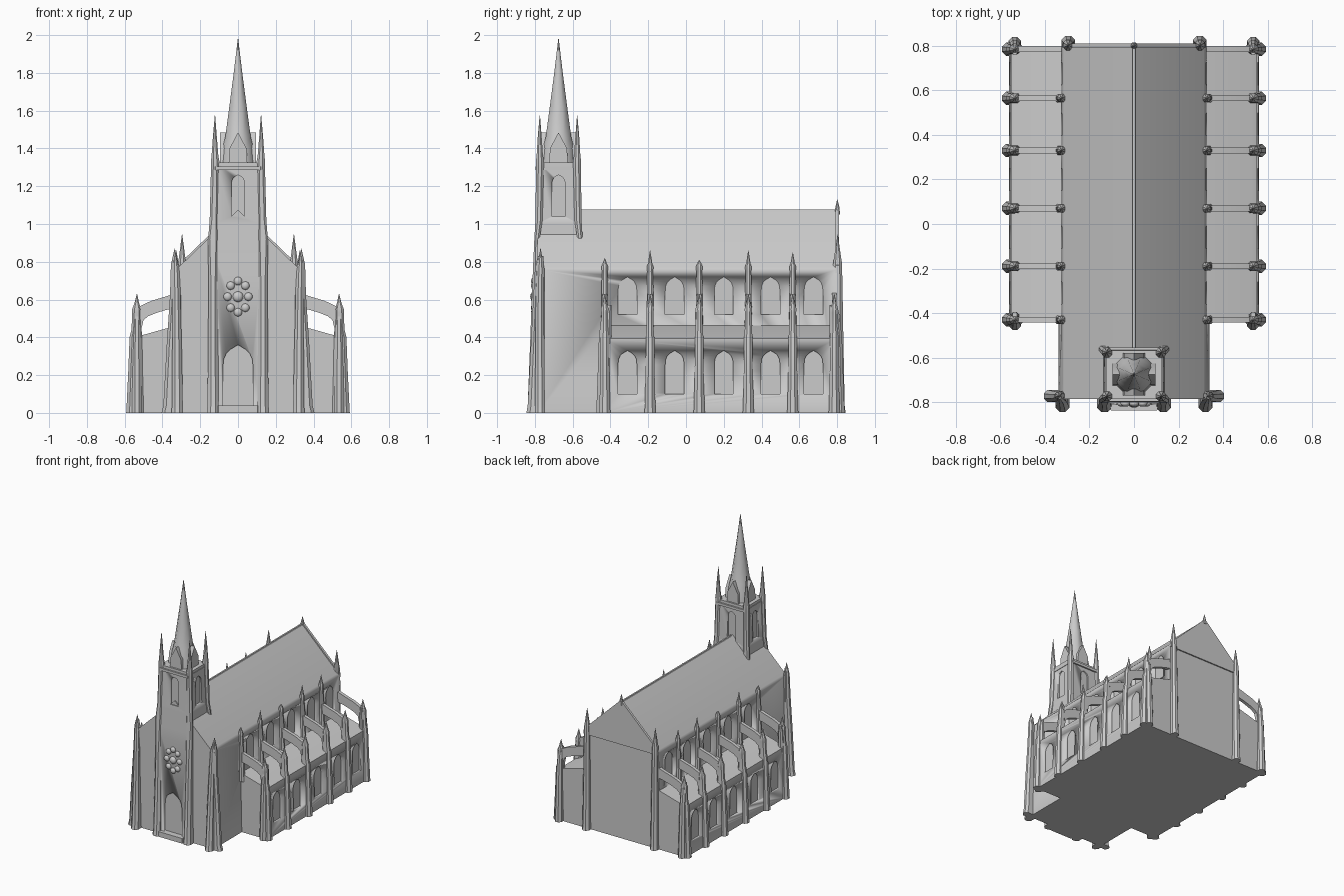
import bpy, bmesh, math
from mathutils import Matrix, Vector

BAYS = [-0.43, -0.19, 0.07, 0.33, 0.565, 0.785]
TY = -0.675  # tower centre in y


def finish(name, bm, angle=35):
    bmesh.ops.recalc_face_normals(bm, faces=bm.faces)
    me = bpy.data.meshes.new(name)
    bm.to_mesh(me)
    bm.free()
    ob = bpy.data.objects.new(name, me)
    bpy.context.collection.objects.link(ob)
    bpy.ops.object.select_all(action='DESELECT')
    bpy.context.view_layer.objects.active = ob
    ob.select_set(True)
    bpy.ops.object.shade_smooth_by_angle(angle=math.radians(angle))
    return ob


def loft(bm, rings):
    vs = [[bm.verts.new(p) for p in r] for r in rings]
    n = len(vs[0])
    for a, b in zip(vs, vs[1:]):
        for i in range(n):
            bm.faces.new((a[i], a[(i + 1) % n], b[(i + 1) % n], b[i]))
    bm.faces.new(vs[0][::-1])
    bm.faces.new(vs[-1])


def add_prism(bm, pts, axis, a, b):
    place = (lambda t, p: (p[0], t, p[1])) if axis == 'y' else (lambda t, p: (t, p[0], p[1]))
    loft(bm, [[place(t, p) for p in pts] for t in (a, b)])


def prism(name, pts, axis, a, b):
    bm = bmesh.new()
    add_prism(bm, pts, axis, a, b)
    return finish(name, bm)


def pillar(name, secs, sx=1, sy=1, chamfer=0.3):
    """Loft of chamfered rectangles; each section is z, x0, x1, y0, y1."""
    rings = []
    for z, x0, x1, y0, y1 in secs:
        c = chamfer * min(x1 - x0, y1 - y0)
        r = [(x0 + c, y0), (x1 - c, y0), (x1, y0 + c), (x1, y1 - c),
             (x1 - c, y1), (x0 + c, y1), (x0, y1 - c), (x0, y0 + c)]
        rings.append([(sx * x, sy * y, z) for x, y in r])
    bm = bmesh.new()
    loft(bm, rings)
    return finish(name, bm)


def box(name, x0, x1, y0, y1, z0, z1):
    return pillar(name, [(z0, x0, x1, y0, y1), (z1, x0, x1, y0, y1)], chamfer=0.05)


def lancet(c, hw, z0, z1):
    """Pointed arch outline."""
    spring = z1 - hw * 1.5
    arc = [(math.cos(t) * hw, math.sin(t) ** 0.8 * 0.75 * hw) for t in (0.35, 0.7, 1.0)]
    right = [(hw, z0), (hw, spring)] + [(x, spring + 2 * (y) * 0.9) for x, y in arc]
    return [(c + x, z) for x, z in right] + [(c, z1)] + [(c - x, z) for x, z in reversed(right)]


def carve(ob, cuts):
    """Cut shallow recesses given as (outline, axis, from, to)."""
    bm = bmesh.new()
    for c in cuts:
        add_prism(bm, *c)
    cutter = finish("window_cutter", bm)
    cutter.hide_render = True
    m = ob.modifiers.new("windows", 'BOOLEAN')
    m.operation, m.object, m.solver = 'DIFFERENCE', cutter, 'EXACT'
    bpy.context.view_layer.objects.active = ob
    bpy.ops.object.modifier_apply(modifier=m.name)
    bpy.data.objects.remove(cutter)


mids = [(a + b) / 2 for a, b in zip(BAYS, BAYS[1:])]

# Nave with pitched roof and clerestory windows
nave = prism("nave", [(-0.338, 0), (0.338, 0), (0.322, 0.76), (0.314, 0.772), (0, 1.075),
                      (-0.314, 0.772), (-0.322, 0.76)], 'y', -0.785, 0.80)
carve(nave, [(lancet(y, 0.05, 0.52, 0.72), 'x', s * 0.317, s * 0.40)
             for y in mids for s in (-1, 1)])
prism("back_gable_coping", [(-0.325, 0.74), (0.325, 0.74), (0.32, 0.78), (0, 1.088),
                            (-0.32, 0.78)], 'y', 0.792, 0.81)
pillar("roof_ridge", [(1.05, -0.012, 0.012, -0.56, 0.80), (1.078, -0.006, 0.006, -0.56, 0.80)])
pillar("ridge_finial", [(1.05, -0.016, 0.016, 0.785, 0.815), (1.085, -0.012, 0.012, 0.79, 0.813),
                        (1.13, -0.001, 0.001, 0.80, 0.802)])

for s in (-1, 1):
    side = "left" if s < 0 else "right"
    # Low aisle with lean-to roof
    aisle = prism("aisle_" + side, [(s * 0.28, 0), (s * 0.562, 0), (s * 0.552, 0.395),
                                    (s * 0.53, 0.405), (s * 0.28, 0.475)], 'y', -0.435, 0.80)
    carve(aisle, [(lancet(y, 0.05, 0.1, 0.33), 'x', s * 0.545, s * 0.6) for y in mids])

    for i, y in enumerate(BAYS):
        # Outer buttress with pinnacle
        pillar(f"aisle_buttress_{side}_{i}", [
            (z, x0, x1, y - h, y + h) for z, x0, x1, h in [
                (0, 0.50, 0.592, 0.03), (0.03, 0.50, 0.59, 0.028), (0.22, 0.505, 0.581, 0.024),
                (0.40, 0.508, 0.574, 0.022), (0.44, 0.51, 0.564, 0.019), (0.53, 0.513, 0.56, 0.018),
                (0.55, 0.512, 0.56, 0.02), (0.575, 0.522, 0.55, 0.013), (0.63, 0.534, 0.536, 0.001)]], s)
        # Flying arch
        prism(f"flying_arch_{side}_{i}", [(s * x, z) for x, z in [
            (0.31, 0.64), (0.37, 0.62), (0.46, 0.593), (0.53, 0.56), (0.545, 0.40), (0.512, 0.40),
            (0.51, 0.45), (0.50, 0.492), (0.475, 0.512), (0.43, 0.53), (0.37, 0.548), (0.31, 0.56)]],
            'y', y - 0.013, y + 0.013)
        # Clerestory pier and pinnacle
        if i < 5:
            top = (0.82, 0.86, 0.81, 0.86, 0.85)[i]
            pillar(f"nave_pinnacle_{side}_{i}", [
                (z, x0, x1, y - h, y + h) for z, x0, x1, h in [
                    (0.40, 0.30, 0.358, 0.02), (0.66, 0.30, 0.348, 0.017), (0.75, 0.305, 0.342, 0.015),
                    (0.77, 0.306, 0.344, 0.018), (0.79, 0.314, 0.338, 0.012),
                    (top, 0.326, 0.328, 0.001)]], s)

    # Aisle corner buttresses facing front and back
    for sy, yo, tag in ((-1, 0.425, "front"), (1, 0.79, "back")):
        pillar(f"aisle_corner_{tag}_{side}", [
            (z, 0.535 - h, 0.535 + h, yo - 0.03, yo + d) for z, h, d in [
                (0, 0.028, 0.05), (0.22, 0.025, 0.042), (0.40, 0.022, 0.036), (0.52, 0.018, 0.022),
                (0.57, 0.01, 0.01)]], s, sy)

    # Front facade corner buttresses
    pillar("facade_side_buttress_" + side, [
        (0, 0.30, 0.405, -0.80, -0.745), (0.04, 0.30, 0.395, -0.80, -0.747),
        (0.35, 0.30, 0.378, -0.797, -0.75), (0.62, 0.30, 0.36, -0.795, -0.752),
        (0.76, 0.305, 0.356, -0.79, -0.752), (0.79, 0.318, 0.354, -0.786, -0.755),
        (0.87, 0.334, 0.336, -0.771, -0.769)], s)
    pillar("facade_front_buttress_" + side, [
        (0, 0.29, 0.352, -0.845, -0.75), (0.04, 0.292, 0.35, -0.838, -0.75),
        (0.35, 0.298, 0.348, -0.822, -0.75), (0.62, 0.305, 0.347, -0.808, -0.75),
        (0.76, 0.312, 0.346, -0.80, -0.75), (0.83, 0.326, 0.34, -0.785, -0.755)], s)
    # Back wall buttresses with tall pinnacles
    pillar("back_buttress_" + side, [
        (0, 0.265, 0.325, 0.77, 0.845), (0.04, 0.267, 0.323, 0.77, 0.84),
        (0.40, 0.27, 0.32, 0.77, 0.833), (0.70, 0.273, 0.318, 0.775, 0.828),
        (0.80, 0.276, 0.316, 0.78, 0.825), (0.83, 0.28, 0.312, 0.785, 0.82),
        (0.945, 0.295, 0.297, 0.802, 0.804)], s)

# Tower shaft with belfry windows and pointed door recess
tower = pillar("tower", [(0, -0.14, 0.14, -0.812, -0.56), (0.85, -0.138, 0.138, -0.80, -0.555),
                         (1.0, -0.135, 0.135, -0.792, -0.56), (1.325, -0.125, 0.125, -0.785, -0.567)],
               chamfer=0.03)
belfry = lancet(0, 0.035, 1.04, 1.26)
belfry_side = lancet(TY, 0.035, 1.04, 1.26)
carve(tower, [(belfry, 'y', -0.9, -0.777), (belfry, 'y', -0.576, -0.5),
              (belfry_side, 'x', -0.2, -0.118), (belfry_side, 'x', 0.118, 0.2),
              (lancet(0, 0.08, 0.04, 0.36), 'y', -0.9, -0.79)])
box("door_step", -0.105, 0.105, -0.838, -0.78, 0, 0.04)
box("tower_string_course", -0.13, 0.13, -0.797, -0.555, 1.285, 1.305)

# Tower corner buttresses rising into pinnacles
for s in (-1, 1):
    side = "left" if s < 0 else "right"
    shaft = [(0.92, 0.108, 0.158, 0.10, 0.128), (1.02, 0.105, 0.15, 0.085, 0.122),
             (1.30, 0.10, 0.143, 0.078, 0.119), (1.33, 0.098, 0.144, 0.076, 0.12),
             (1.36, 0.104, 0.14, 0.082, 0.116), (1.46, 0.112, 0.133, 0.089, 0.11),
             (1.575, 0.121, 0.123, 0.098, 0.10)]
    front = [(z, a, b, TY - d, TY - c) for z, a, b, c, d in shaft]
    back = [(z, a, b, TY + c, TY + d) for z, a, b, c, d in shaft]
    base = [(0, 0.10, 0.165, -0.845, -0.75), (0.04, 0.102, 0.162, -0.838, -0.75),
            (0.35, 0.105, 0.158, -0.826, -0.75), (0.65, 0.107, 0.157, -0.815, -0.76)]
    pillar("tower_front_corner_" + side, base + front, s)
    pillar("tower_back_corner_" + side, [(0.80, 0.108, 0.162, -0.60, -0.545)] + back, s)

# Rose ornament above the door
bm = bmesh.new()
for k in range(9):
    a = k * math.tau / 8
    r, size = (0.055, 0.022) if k < 8 else (0, 0.028)
    pos = Vector((r * math.cos(a), -0.805, 0.615 + 1.5 * r * math.sin(a)))
    bmesh.ops.create_uvsphere(bm, u_segments=12, v_segments=8, radius=size,
                              matrix=Matrix.Translation(pos) @ Matrix.Diagonal((1, 0.7, 1, 1)))
finish("rose_ornament", bm)

# Octagonal spire
bm = bmesh.new()
loft(bm, [[(r * math.cos((k + 0.5) * math.pi / 4), TY + r * math.sin((k + 0.5) * math.pi / 4), z)
           for k in range(8)] for z, r in
          [(1.31, 0.10), (1.40, 0.09), (1.46, 0.073), (1.62, 0.05), (1.80, 0.0245), (1.985, 0.0008)]])
finish("spire", bm, 50)

# Four gabled dormers round the spire foot
gable = [(-0.05, 1.31), (0.05, 1.31), (0.045, 1.40), (0, 1.485), (-0.045, 1.40)]
for k in range(4):
    ob = prism(f"spire_gable_{k}", gable, 'y', -0.096, -0.02)
    ob.data.transform(Matrix.Translation((0, TY, 0)) @ Matrix.Rotation(k * math.pi / 2, 4, 'Z'))
